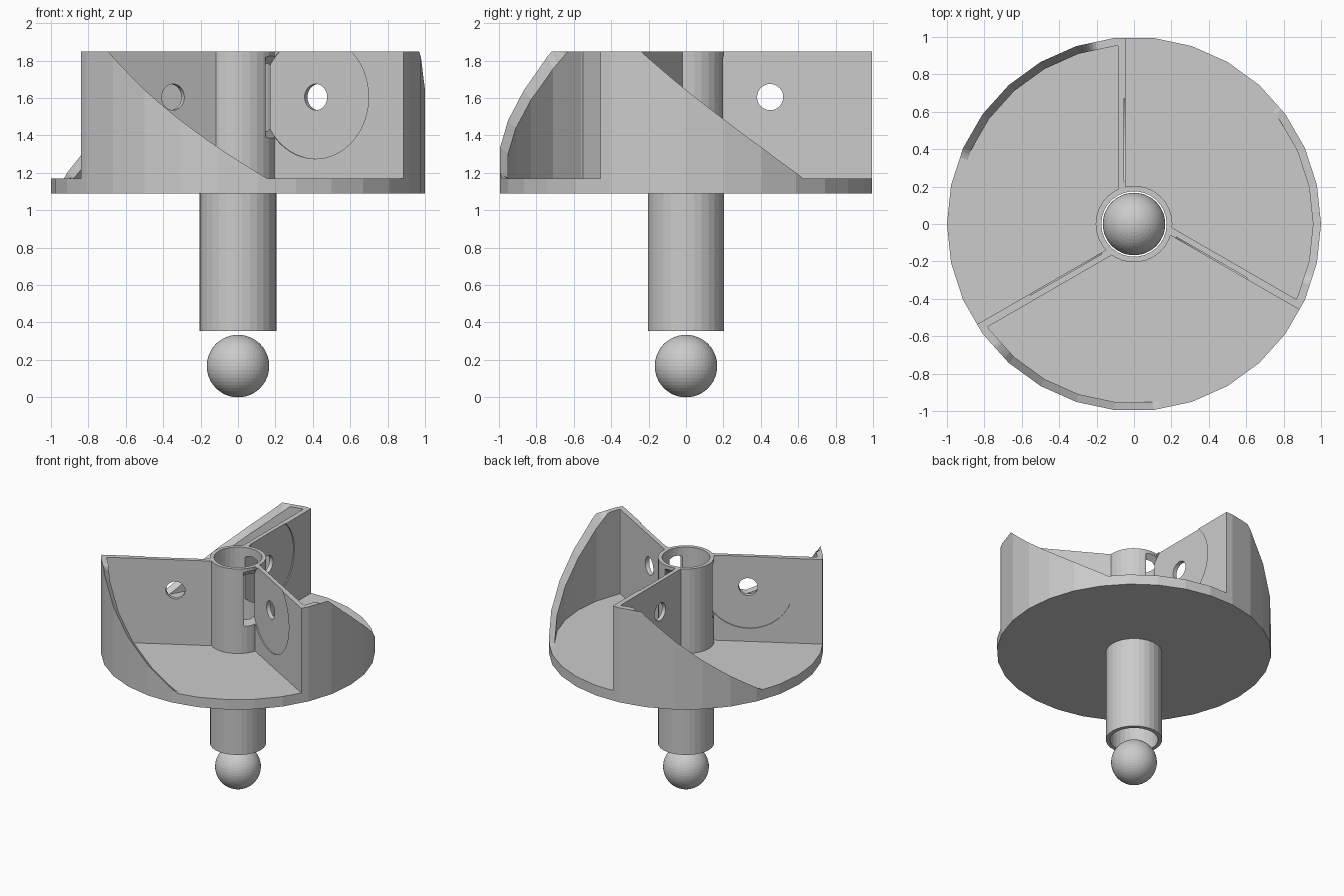
import bpy, bmesh, math
from mathutils import Matrix

if "Cube" in bpy.data.objects:
    bpy.data.objects.remove(bpy.data.objects["Cube"])

N = 30                      # sides of the turned parts
BASE, TOP = 1.17, 1.85      # floor and top of the walls
grey = bpy.data.materials.new("light grey")
grey.diffuse_color = (0.6, 0.6, 0.6, 1)
grey.use_nodes = True
grey.node_tree.nodes["Principled BSDF"].inputs["Base Color"].default_value = grey.diffuse_color


def finish(name, bm):
    bmesh.ops.recalc_face_normals(bm, faces=bm.faces)
    me = bpy.data.meshes.new(name)
    bm.to_mesh(me)
    bm.free()
    me.materials.append(grey)
    ob = bpy.data.objects.new(name, me)
    bpy.context.collection.objects.link(ob)
    return ob


def disc_cutter(x0, x1, radius, sides, rot):
    # cylinder along local x, centred on the fin hole
    bm = bmesh.new()
    m = (rot @ Matrix.Translation(((x0 + x1) / 2, 0.45, 1.605))
         @ Matrix.Rotation(math.pi / 2, 4, 'Y'))
    bmesh.ops.create_cone(bm, cap_ends=True, segments=sides, radius1=radius,
                          radius2=radius, depth=x1 - x0, matrix=m)
    ob = finish("cutter", bm)
    ob.hide_render = True
    return ob


def cut(ob, cutter):
    mod = ob.modifiers.new("cut", 'BOOLEAN')
    mod.operation, mod.solver, mod.object = 'DIFFERENCE', 'EXACT', cutter
    bpy.context.view_layer.objects.active = ob
    bpy.ops.object.modifier_apply(modifier=mod.name)


# tube and round plate, turned as one body
profile = [(0.175, 0.355), (0.205, 0.355), (0.205, 1.09), (1, 1.09),
           (1, BASE), (0.205, BASE), (0.205, TOP), (0.175, TOP)]
bm = bmesh.new()
rings = [[bm.verts.new((r * math.cos(2 * math.pi * i / N),
                        r * math.sin(2 * math.pi * i / N), z))
          for r, z in profile] for i in range(N)]
for i in range(N):
    a, b = rings[i], rings[(i + 1) % N]
    for j in range(len(profile)):
        k = (j + 1) % len(profile)
        bm.faces.new((a[j], b[j], b[k], a[k]))
body = finish("tube_and_plate", bm)

# ball below the tube
bm = bmesh.new()
bmesh.ops.create_uvsphere(bm, u_segments=48, v_segments=24, radius=0.167,
                          matrix=Matrix.Translation((0, 0, 0.167)))
finish("ball", bm)


def rim_radius(deg):
    # radius of the many-sided plate outline at an angle
    return math.cos(math.radians(6)) / math.cos(math.radians(deg % 12 - 6))


def ramp(deg, start, end):
    t = min(max((deg - start) / (end - start), 0), 1)
    return max(TOP - (TOP - BASE) * (t + 0.2 * t * (1 - t)), BASE - 0.003)


for n in range(3):
    rot = Matrix.Rotation(math.radians(120 * n), 4, 'Z')

    # radial fin with a hole and a shallow round recess
    bm = bmesh.new()
    y0, y1, z0 = 0.176, math.cos(math.radians(6)), 1.15
    m = (rot @ Matrix.Translation((-0.065, (y0 + y1) / 2, (z0 + TOP) / 2))
         @ Matrix.Diagonal((0.04, y1 - y0, TOP - z0, 1)))
    bmesh.ops.create_cube(bm, size=1, matrix=m)
    fin = finish(f"fin_{n + 1}", bm)
    recess = disc_cutter(-0.053, 0.05, 0.33, 64, rot)
    hole = disc_cutter(-0.2, 0.2, 0.07, 32, rot)
    cut(fin, recess)
    cut(fin, hole)
    cut(body, recess)       # slot in the tube
    for c in (recess, hole):
        bpy.data.objects.remove(c)

    # curved rim wall sloping down to the plate
    bm = bmesh.new()
    sections = []
    for deg in range(93, 160, 1):
        a, r = math.radians(deg), rim_radius(deg)
        pts = [(r, BASE - 0.01), (r, ramp(deg, 106, 159)),
               (0.957 * r, ramp(deg, 101.5, 156.5)), (0.957 * r, BASE - 0.01)]
        sections.append([bm.verts.new(rot @ Matrix.Translation(
            (p * math.cos(a), p * math.sin(a), z)).to_translation())
            for p, z in pts])
    for a, b in zip(sections, sections[1:]):
        for j in range(4):
            k = (j + 1) % 4
            bm.faces.new((a[j], b[j], b[k], a[k]))
    bm.faces.new(sections[0])
    bm.faces.new(sections[-1])
    finish(f"rim_wall_{n + 1}", bm)
